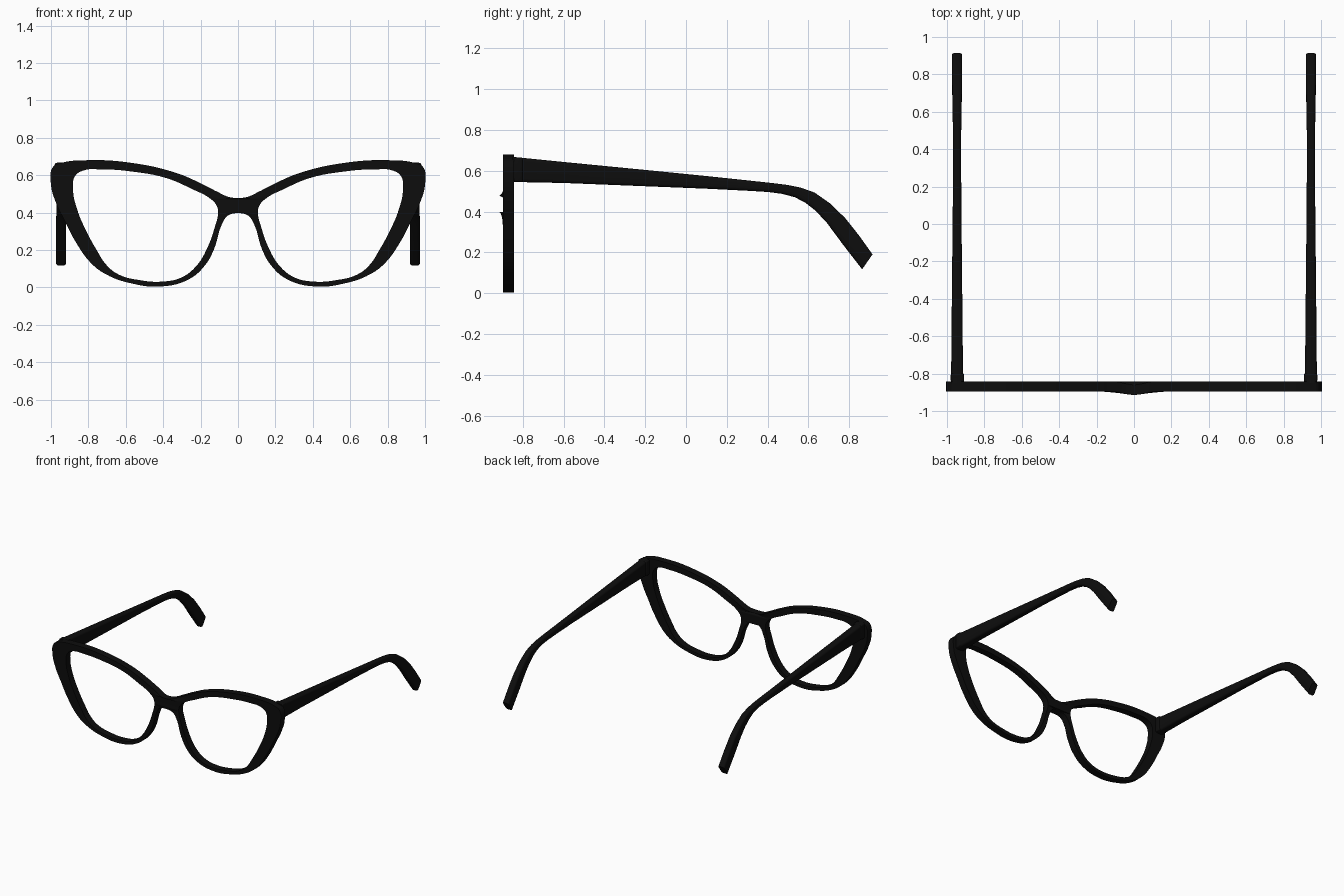
import bpy, bmesh, math
from mathutils import Vector

if "Cube" in bpy.data.objects:
    bpy.data.objects.remove(bpy.data.objects["Cube"])

black = bpy.data.materials.new("black_acetate")
black.diffuse_color = (0.004, 0.004, 0.004, 1)
black.use_nodes = True
black.node_tree.nodes["Principled BSDF"].inputs["Base Color"].default_value = black.diffuse_color


def finish(obj, angle=35):
    obj.data.materials.clear()
    obj.data.materials.append(black)
    bpy.ops.object.select_all(action='DESELECT')
    obj.select_set(True)
    bpy.context.view_layer.objects.active = obj
    bpy.ops.object.shade_smooth_by_angle(angle=math.radians(angle))


def add_mesh(name, bm):
    bmesh.ops.recalc_face_normals(bm, faces=bm.faces)
    me = bpy.data.meshes.new(name)
    bm.to_mesh(me)
    bm.free()
    obj = bpy.data.objects.new(name, me)
    bpy.context.collection.objects.link(obj)
    return obj


# Front frame: half outline and lens opening as (x, z), smoothed by bezier curves
outer = [(0, .478), (.05, .484), (.11, .511), (.2, .557), (.33, .612), (.57, .666), (.8, .68),
         (.95, .664), (.99, .643), (1, .55), (.972, .45), (.925, .353), (.866, .24),
         (.786, .13), (.706, .07), (.572, .022), (.41, .005), (.26, .045), (.175, .12),
         (.128, .205), (.087, .335), (.055, .383), (0, .397)]
lens = [(.112, .433), (.14, .468), (.25, .528), (.385, .585), (.572, .62), (.73, .631),
        (.83, .624), (.872, .594), (.882, .524), (.86, .417), (.813, .305), (.75, .19),
        (.706, .123), (.64, .07), (.52, .038), (.406, .031), (.305, .052), (.225, .112),
        (.16, .22), (.123, .326), (.107, .39)]


def mirrored(pts):
    return [(-x, z) for x, z in reversed(pts)]


crv = bpy.data.curves.new("frame_outline", 'CURVE')
crv.dimensions = '2D'
crv.fill_mode = 'BOTH'
crv.resolution_u = 6
crv.extrude = 0.027
for pts in (outer + mirrored(outer[1:-1]), lens, mirrored(lens)):
    sp = crv.splines.new('BEZIER')
    sp.bezier_points.add(len(pts) - 1)
    sp.use_cyclic_u = True
    for bp, (x, z) in zip(sp.bezier_points, pts):
        bp.co = (x, z, 0)
        bp.handle_left_type = bp.handle_right_type = 'AUTO'
tmp = bpy.data.objects.new("frame_outline", crv)
bpy.context.collection.objects.link(tmp)
bpy.context.view_layer.update()
me = bpy.data.meshes.new_from_object(tmp.evaluated_get(bpy.context.evaluated_depsgraph_get()))
bpy.data.objects.remove(tmp)

bm = bmesh.new()
bm.from_mesh(me)
bmesh.ops.remove_doubles(bm, verts=bm.verts, dist=1e-5)
for v in bm.verts:
    x, z, d = v.co
    # nose bridge bows gently forward
    bow = 0.018 * (1 + math.cos(math.pi * x / .11)) / 2 if abs(x) < .11 else 0
    v.co = (x, -0.869 - d - bow, z)
finish(add_mesh("front_frame", bm))

# Temple arms: stations of (top y, top z, bottom y, bottom z, half width)
stations = [(-.85, .668, -.85, .545, .032), (-.6, .643, -.6, .54, .030), (-.2, .604, -.2, .524, .026),
            (.1, .574, .1, .512, .023), (.3, .553, .3, .502, .022), (.42, .540, .40, .496, .022),
            (.50, .530, .47, .487, .022), (.56, .518, .534, .470, .023), (.63, .493, .585, .443, .024),
            (.706, .440, .635, .404, .025), (.78, .368, .69, .345, .026), (.85, .28, .77, .237, .027),
            (.914, .19, .863, .117, .027)]


def ring(st, x0):
    ty, tz, by, bz, w = st
    top, bot = Vector((x0, ty, tz)), Vector((x0, by, bz))
    mid, up = (top + bot) / 2, (top - bot) / 2
    r = min(.016, up.length * .6)
    pts = []
    # rounded rectangle cross-section
    for q, (sx, su) in enumerate(((1, 1), (-1, 1), (-1, -1), (1, -1))):
        for k in range(5):
            a = math.pi / 2 * (q + k / 4)
            px = sx * (w - r) + r * math.cos(a)
            pu = su * (up.length - r) + r * math.sin(a)
            pts.append(mid + Vector((px, 0, 0)) + up.normalized() * pu)
    return pts


for side, s in (("right", 1), ("left", -1)):
    bm = bmesh.new()
    rings = [[bm.verts.new(p) for p in ring(st, s * .946)] for st in stations]
    n = len(rings[0])
    for a, b in zip(rings, rings[1:]):
        for i in range(n):
            j = (i + 1) % n
            bm.faces.new((a[i], a[j], b[j], b[i]))
    bm.faces.new(rings[0])
    bm.faces.new(rings[-1])
    finish(add_mesh(side + "_temple_arm", bm))

    # Hinge block where the arm meets the frame
    bm = bmesh.new()
    bmesh.ops.create_cube(bm, size=1)
    for v in bm.verts:
        v.co = (s * .944 + v.co.x * .072, -.822 + v.co.y * .045, .606 + v.co.z * .118)
    bmesh.ops.bevel(bm, geom=bm.edges[:], offset=.008, segments=3, affect='EDGES', profile=.5)
    finish(add_mesh(side + "_hinge_block", bm))
